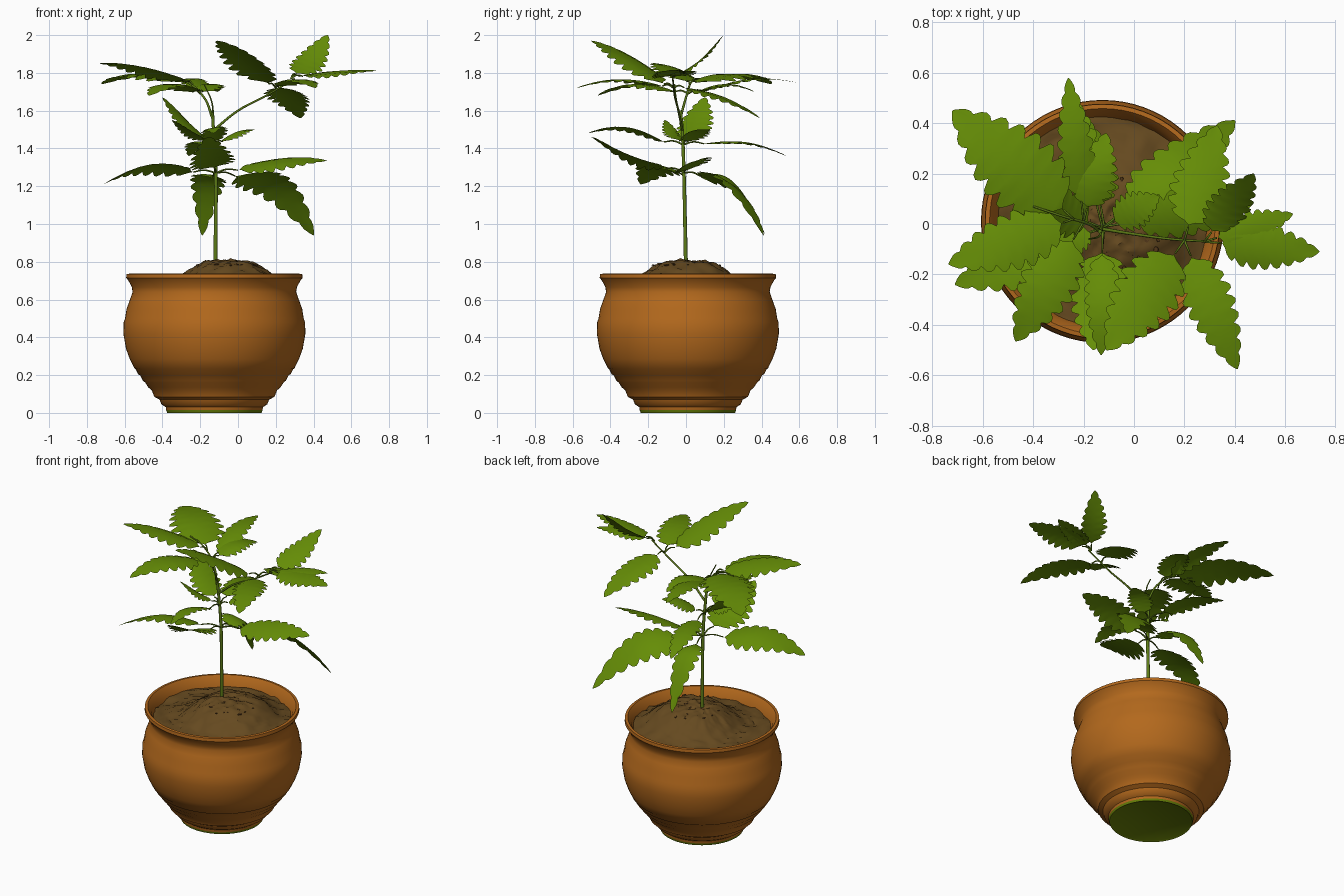
import bpy, bmesh, math, random
from mathutils import Vector, Matrix, noise

random.seed(4)
default_cube = bpy.data.objects.get("Cube")
if default_cube:
    bpy.data.objects.remove(default_cube, do_unlink=True)


def make_material(name, red, green, blue):
    material = bpy.data.materials.new(name)
    material.use_nodes = True
    colour = (red, green, blue, 1)
    material.diffuse_color = colour
    material.node_tree.nodes["Principled BSDF"].inputs["Base Color"].default_value = colour
    return material


terracotta = make_material("terracotta", .45, .14, .012)
moss = make_material("moss_green", .13, .2, .002)
earth = make_material("brown_soil", .13, .067, .014)
dark_earth = make_material("dark_soil", .085, .038, .01)
leaf_green = make_material("leaf_green", .13, .265, .002)
stem_green = make_material("stem_green", .11, .2, .008)

POT_CENTRE = Vector((-.125, .01, 0))


def finish(mesh_builder, name, materials, location=(0, 0, 0)):
    mesh = bpy.data.meshes.new(name)
    mesh_builder.to_mesh(mesh)
    mesh_builder.free()
    for material in materials:
        mesh.materials.append(material)
    item = bpy.data.objects.new(name, mesh)
    item.location = location
    bpy.context.collection.objects.link(item)
    bpy.ops.object.select_all(action='DESELECT')
    bpy.context.view_layer.objects.active = item
    item.select_set(True)
    bpy.ops.object.shade_smooth_by_angle(angle=math.radians(40))


def lathe(profile, steps):
    builder = bmesh.new()
    verts = [builder.verts.new((radius, 0, height)) for radius, height in profile]
    edges = [builder.edges.new(pair) for pair in zip(verts, verts[1:])]
    bmesh.ops.spin(builder, geom=verts + edges, cent=(0, 0, 0), axis=(0, 0, 1),
                   angle=math.tau, steps=steps)
    bmesh.ops.remove_doubles(builder, verts=builder.verts, dist=.0005)
    bmesh.ops.recalc_face_normals(builder, faces=builder.faces)
    return builder


# Pot: mossy base, softly turned ridges, flared rim, inside wall
pot_profile = [
    (0, .008), (.24, .006), (.25, 0), (.255, .014), (.257, .03), (.28, .045), (.29, .07),
    (.318, .085), (.332, .12), (.35, .135), (.366, .16), (.378, .17), (.394, .2),
    (.404, .205), (.418, .232), (.424, .236), (.448, .285), (.468, .34), (.482, .42),
    (.48, .48), (.473, .5), (.465, .55), (.447, .6), (.433, .64), (.437, .665),
    (.455, .7), (.467, .715), (.465, .735), (.448, .737), (.428, .71), (.41, .66), (.4, .6)]
pot = lathe(pot_profile, 72)
for face in pot.faces:
    if face.calc_center_median().z < .012:
        face.material_index = 1
finish(pot, "pot", [terracotta, moss], POT_CENTRE)

# Soil: broad uneven mound inside the rim
RINGS = 26
soil = lathe([(.415 * ring / RINGS, .66) for ring in range(RINGS + 1)], 72)
for vert in soil.verts:
    spread = Vector((vert.co.x - .07, vert.co.y)).length
    mound = .115 * math.exp(-(spread / .25) ** 4) + .03 * math.exp(-(spread / .4) ** 2)
    lumps = noise.noise(vert.co * 12) * .014 + noise.noise(vert.co * 37) * .012
    vert.co.z = .662 + mound + lumps
bmesh.ops.recalc_face_normals(soil, faces=soil.faces)
finish(soil, "soil", [earth], POT_CENTRE)

# Flat dark crumbs scattered on the mound
crumbs = bmesh.new()
for index in range(80):
    angle, radius = random.uniform(0, math.tau), random.uniform(.02, .18)
    place = Vector((radius * math.cos(angle) - .05, radius * math.sin(angle), .803 - radius * .12))
    shape = Matrix.Diagonal((random.uniform(1, 2), 1, .5, 1))
    turn = Matrix.Rotation(angle * 3, 4, 'Z')
    bmesh.ops.create_icosphere(crumbs, subdivisions=1, radius=random.uniform(.005, .01),
                               matrix=Matrix.Translation(place) @ turn @ shape)
finish(crumbs, "soil_crumbs", [dark_earth])


def tube(name, points, thickness, end_scale=.6):
    curve = bpy.data.curves.new(name, 'CURVE')
    curve.dimensions = '3D'
    curve.bevel_depth = thickness
    curve.bevel_resolution = 2
    curve.resolution_u = 6
    curve.use_fill_caps = True
    spline = curve.splines.new('BEZIER')
    spline.bezier_points.add(len(points) - 1)
    for index, (knot, point) in enumerate(zip(spline.bezier_points, points)):
        knot.co = point
        knot.handle_left_type = knot.handle_right_type = 'AUTO'
        knot.radius = 1 - (1 - end_scale) * index / (len(points) - 1)
    curve.materials.append(stem_green)
    item = bpy.data.objects.new(name, curve)
    bpy.context.collection.objects.link(item)


# Main stem and its upper branches
tube("main_stem", [(-.12, 0, .76), (-.118, -.005, 1), (-.118, -.012, 1.3),
                   (-.13, -.02, 1.5), (-.135, -.03, 1.6)], .0115, .7)
tube("left_branch", [(-.125, -.02, 1.5), (0, -.04, 1.6), (.15, -.06, 1.68), (.3, -.07, 1.77)], .007)
tube("right_branch", [(-.135, -.03, 1.56), (-.18, 0, 1.67), (-.28, .03, 1.755), (-.4, .07, 1.77)], .007)
tube("young_shoot", [(-.13, -.03, 1.57), (-.14, -.05, 1.65), (-.18, -.06, 1.74)], .005)


def leaf(name, node, stalk, tip, width, arch=.04, roll=0):
    """Toothed blade on a short stalk, arched between its node and its tip."""
    node, tip = Vector(node), Vector(tip)
    base = node.lerp(tip, stalk)
    base.z = node.z + (tip.z - node.z) * stalk * .4 + .01
    tube(name + "_stalk", [node, node.lerp(base, .5) + Vector((0, 0, .012)), base], .005, .7)

    along = tip - base
    side = along.cross(Vector((0, 0, 1))).normalized()
    side = Matrix.Rotation(math.radians(roll), 3, along.normalized()) @ side
    lift = side.cross(along).normalized()
    teeth, samples = 8, 4
    count = teeth * samples
    builder = bmesh.new()
    rows = []
    for step in range(count + 1):
        t = step / count
        centre = base + along * t + Vector((0, 0, arch * math.sin(math.pi * t)))
        envelope = math.sin(math.pi * t ** .65) ** .7 if 0 < step < count else .03
        phase = (step % samples) / (samples - 1)
        tooth = .74 + .32 * math.sin(phase * math.pi * .65)
        row = []
        for across in (-1, -.5, 0, .5, 1):
            jag = tooth if abs(across) == 1 else .9
            reach = across * width * .54 * envelope * jag
            forward = along * (.035 * abs(across) * (1 - t))
            fold = lift * (.12 * abs(reach) - .5 * reach * reach / width)
            row.append(builder.verts.new(centre + side * reach + forward + fold))
        rows.append(row)
    for lower, upper in zip(rows, rows[1:]):
        for k in range(4):
            builder.faces.new((lower[k], lower[k + 1], upper[k + 1], upper[k]))
    finish(builder, name, [leaf_green])


# Leaves grouped by where they join: node, stalk share, then tip, width, arch, roll
clusters = {
    "lower_leaf": ((-.118, -.01, 1.27), .2, [
        ((-.71, -.24, 1.21), .22, .06, 15),
        ((.4, .41, .94), .23, .11, -25),
        ((-.19, .42, .94), .17, .12, 15),
        ((-.16, -.5, 1.46), .22, -.02, 12),
        ((.47, .08, 1.335), .18, .02, 18)]),
    "middle_leaf": ((-.125, -.015, 1.42), .2, [
        ((-.26, .53, 1.36), .14, .04, 0),
        ((-.13, -.52, 1.48), .13, .05, 10),
        ((-.35, -.11, 1.55), .11, -.01, 10),
        ((-.4, .1, 1.67), .18, -.01, 0),
        ((.1, .11, 1.5), .14, .02, 0)]),
    "left_side_leaf": ((.2, -.065, 1.72), .12, [
        ((-.11, -.5, 1.97), .24, .02, 0),
        ((.41, -.575, 1.72), .18, .04, 0),
        ((.33, .39, 1.56), .21, .03, 0)]),
    "left_end_leaf": ((.28, -.07, 1.77), .14, [
        ((.735, -.11, 1.81), .17, .01, 8),
        ((.475, .2, 2), .16, -.02, 22),
        ((.63, .04, 1.81), .12, .01, 0)]),
    "right_side_leaf": ((-.2, .01, 1.69), .15, [
        ((-.26, .58, 1.75), .13, .04, 0),
        ((-.11, .36, 1.7), .16, .04, 0),
        ((-.47, -.465, 1.68), .21, .05, 0)]),
    "right_end_leaf": ((-.24, .02, 1.74), .08, [
        ((-.735, -.16, 1.85), .21, .02, 8),
        ((-.72, .45, 1.74), .29, .05, 0)]),
}
for title, (node, stalk, blades) in clusters.items():
    for number, blade in enumerate(blades, 1):
        leaf(f"{title}_{number}", node, stalk, *blade)
